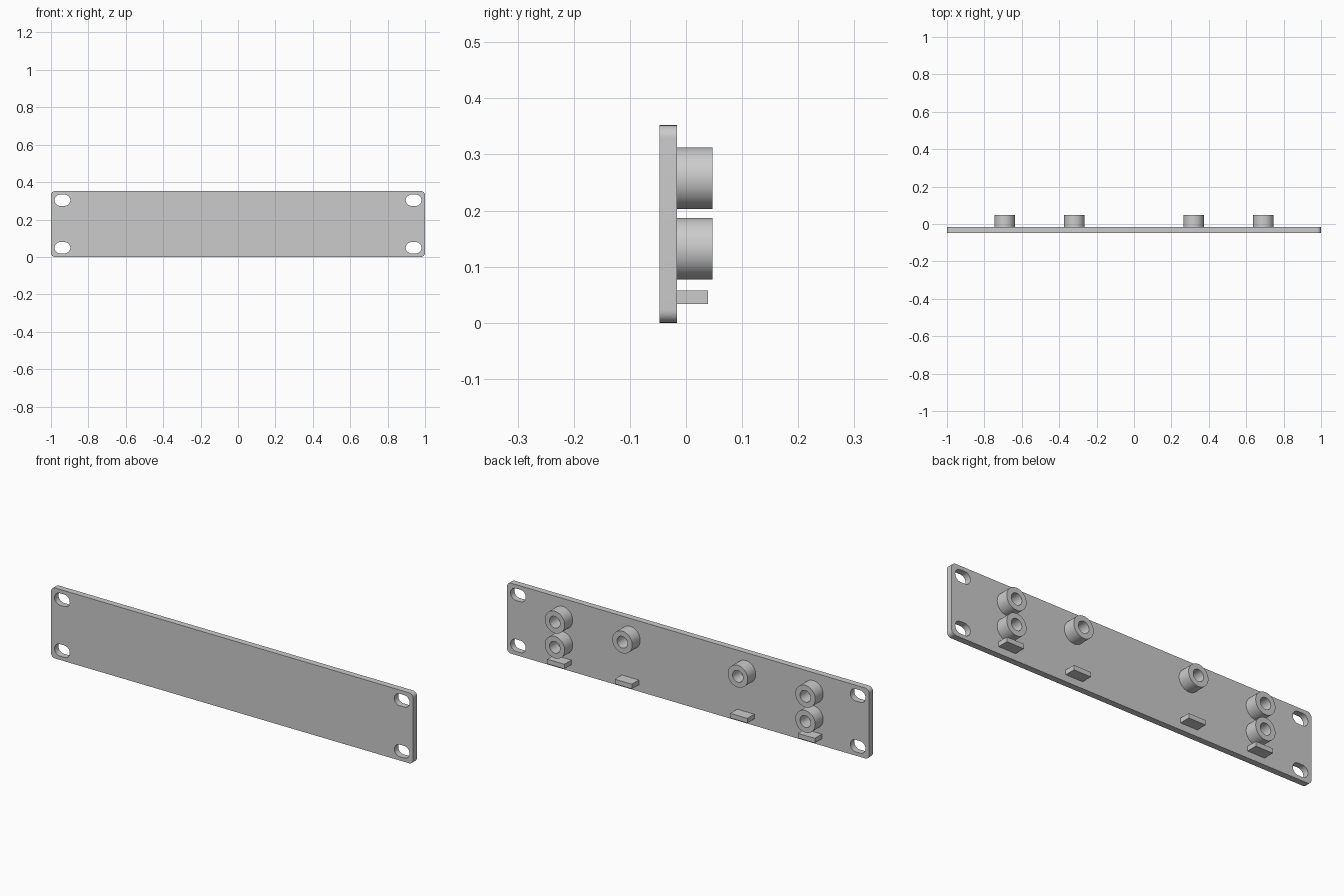
import bpy, bmesh
from math import pi, sin, cos, radians
from mathutils import Vector

cube = bpy.data.objects.get("Cube")
if cube:
    bpy.data.objects.remove(cube, do_unlink=True)

grey = bpy.data.materials.new("plain grey")
grey.use_nodes = True
colour = (0.6, 0.6, 0.6, 1)
grey.diffuse_color = colour
grey.node_tree.nodes["Principled BSDF"].inputs["Base Color"].default_value = colour

HEIGHT = 0.352
FRONT, BACK = -0.047, -0.016
SINK = 0.002  # overlap of the rear fittings with the panel


def rounded_rect(cx, cz, width, height, radius, steps=12):
    """Outline with rounded corners; becomes a slot or circle at full radius."""
    points = []
    for quarter, (sx, sz) in enumerate([(1, 1), (-1, 1), (-1, -1), (1, -1)]):
        corner = Vector((cx + sx * (width / 2 - radius), cz + sz * (height / 2 - radius)))
        for i in range(steps + 1 if radius else 1):
            a = (quarter + i / steps) * pi / 2
            p = corner + radius * Vector((cos(a), sin(a)))
            if all((p - q).length > 1e-5 for q in points):
                points.append(p)
    return points


def plate(name, outlines, y0, y1):
    """Fill outlines in the xz plane (inner ones are holes) and extrude along y."""
    curve = bpy.data.curves.new(name, "CURVE")
    curve.dimensions = "2D"
    curve.fill_mode = "BOTH"
    curve.extrude = (y1 - y0) / 2
    for outline in outlines:
        spline = curve.splines.new("POLY")
        spline.points.add(len(outline) - 1)
        for point, p in zip(spline.points, outline):
            point.co = (p.x, p.y, 0, 1)
        spline.use_cyclic_u = True
    obj = bpy.data.objects.new(name, curve)
    bpy.context.collection.objects.link(obj)
    obj.rotation_euler.x = radians(90)
    obj.location.y = (y0 + y1) / 2

    bpy.ops.object.select_all(action="DESELECT")
    obj.select_set(True)
    bpy.context.view_layer.objects.active = obj
    bpy.ops.object.convert(target="MESH")
    obj = bpy.context.object
    bm = bmesh.new()
    bm.from_mesh(obj.data)
    bmesh.ops.remove_doubles(bm, verts=bm.verts, dist=1e-5)
    bmesh.ops.recalc_face_normals(bm, faces=bm.faces)
    bm.to_mesh(obj.data)
    bm.free()
    obj.data.materials.clear()
    obj.data.materials.append(grey)
    bpy.ops.object.shade_smooth_by_angle(angle=radians(30))
    return obj


# Front panel with four mounting slots
slots = [rounded_rect(sx * 0.9385, HEIGHT / 2 + sz * 0.127, 0.084, 0.06, 0.03)
         for sx in (-1, 1) for sz in (-1, 1)]
plate("panel", [rounded_rect(0, HEIGHT / 2, 2, HEIGHT, 0.022)] + slots, FRONT, BACK)


def boss(name, x, z):
    rings = [rounded_rect(x, z, 2 * r, 2 * r, r) for r in (0.055, 0.029)]
    plate(name, rings, BACK - SINK, 0.047)


# Hollow bosses and ledges on the back: outer columns hold two bosses, inner ones hold one
for side, s in (("right", -1), ("left", 1)):
    for place, x in (("outer", 0.692), ("inner", 0.319)):
        label = f"{side}_{place}"
        boss(f"{label}_upper_boss", s * x, 0.2575)
        if place == "outer":
            boss(f"{label}_lower_boss", s * x, 0.132)
        plate(f"{label}_ledge", [rounded_rect(s * x, 0.0455, 0.0945, 0.0235, 0)],
              BACK - SINK, 0.039)
